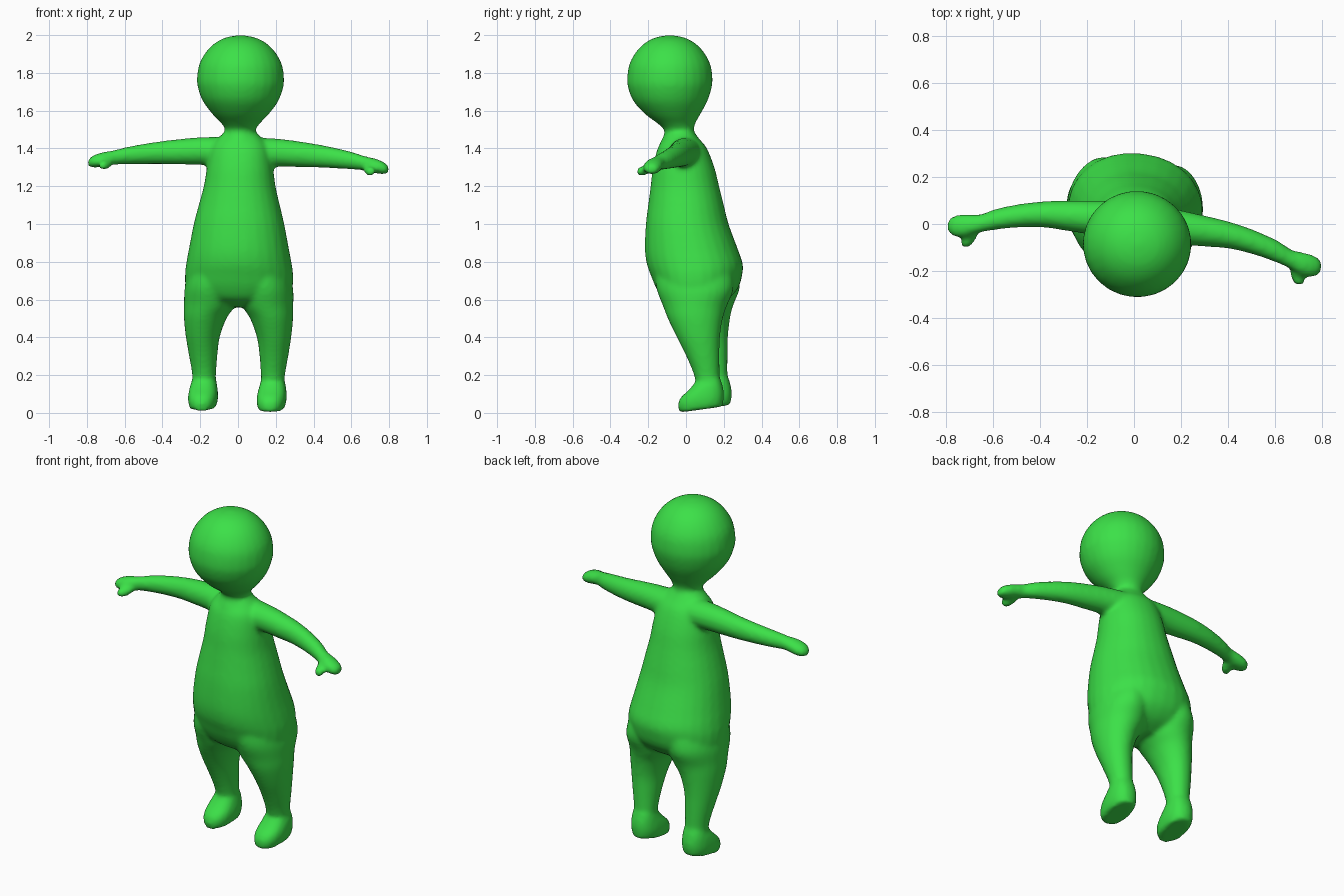
import bpy, bmesh, math
from mathutils import Vector, Matrix

cube = bpy.data.objects.get("Cube")
if cube:
    bpy.data.objects.remove(cube)

SIDES = 28
STEPS = 4
AXES = {"x": (1, 2, 0), "y": (0, 2, 1), "z": (0, 1, 2)}


def smooth_rings(rings):
    """Catmull-Rom interpolation between the given cross-sections."""
    out = []
    for i in range(len(rings) - 1):
        p0, p1 = rings[max(i - 1, 0)], rings[i]
        p2, p3 = rings[i + 1], rings[min(i + 2, len(rings) - 1)]
        for k in range(STEPS):
            t = k / STEPS
            out.append([b + t / 2 * (c - a + t * (2 * a - 5 * b + 4 * c - d
                        + t * (3 * (b - c) + d - a)))
                        for a, b, c, d in zip(p0, p1, p2, p3)])
    return out + [list(rings[-1])]


def loft(bm, axis, rings, side=1, power=1.0, tilt=0.0):
    """Closed tube; each ring is (position, min_a, max_a, min_b, max_b)."""
    ia, ib, it = AXES[axis]
    loops = []
    for pos, a0, a1, b0, b1 in smooth_rings(rings):
        loop = []
        for k in range(SIDES):
            ang = math.tau * k / SIDES
            c, s = math.cos(ang), math.sin(ang)
            c = math.copysign(abs(c) ** power, c)
            s = math.copysign(abs(s) ** power, s)
            co = Vector()
            co[ia] = (a0 + a1) / 2 + (a1 - a0) / 2 * c
            co[ib] = (b0 + b1) / 2 + (b1 - b0) / 2 * s
            co[it] = pos
            co.z += tilt * co.y
            co.x *= side
            loop.append(bm.verts.new(co))
        loops.append(loop)
    for low, high in zip(loops, loops[1:]):
        for k in range(SIDES):
            n = (k + 1) % SIDES
            bm.faces.new((low[k], low[n], high[n], high[k]))
    bm.faces.new(loops[0][::-1])
    bm.faces.new(loops[-1])


bm = bmesh.new()

# Torso: height, half width, front, back
torso = [(.56, .08, -.02, .14), (.60, .22, -.11, .22), (.66, .28, -.155, .275),
         (.73, .287, -.185, .297), (.79, .28, -.207, .30), (.87, .265, -.217, .273),
         (1.0, .24, -.212, .225), (1.1, .215, -.2, .2), (1.2, .19, -.187, .175),
         (1.3, .175, -.175, .15), (1.4, .155, -.15, .11), (1.45, .12, -.12, .07),
         (1.49, .08, -.1, .04)]
loft(bm, "z", [(z, -w, w, f, b) for z, w, f, b in torso], power=.93)

# Head and neck: height, radius, centre depth
head = [(1.43, .11, -.03), (1.49, .08, -.035), (1.53, .1, -.05), (1.58, .148, -.07),
        (1.65, .2, -.083), (1.72, .226, -.086), (1.77, .231, -.086),
        (1.84, .221, -.086), (1.9, .191, -.086), (1.95, .146, -.086),
        (1.985, .085, -.086), (2.0, .01, -.086)]
loft(bm, "z", [(z, -r, r, y - r * .98, y + r * .98) for z, r, y in head])

# Limbs, mirrored
leg = [(.08, .125, .24, .09, .2), (.2, .12, .247, .065, .2), (.3, .113, .264, .025, .2),
       (.4, .1, .28, -.025, .202), (.5, .064, .29, -.075, .215),
       (.57, .02, .29, -.105, .235), (.66, .01, .287, -.14, .27), (.76, .01, .26, -.15, .26)]
foot = [(.008, .115, .25, -.015, .215), (.05, .105, .26, -.022, .222),
        (.085, .106, .26, -.008, .222), (.12, .112, .255, .035, .215),
        (.155, .12, .245, .07, .205)]
arm = [(.08, -.08, .09, 1.3, 1.46), (.2, -.068, .077, 1.308, 1.456),
       (.3, -.063, .066, 1.308, 1.446), (.4, -.06, .052, 1.308, 1.433),
       (.5, -.072, .03, 1.306, 1.416), (.6, -.094, -.002, 1.302, 1.395),
       (.67, -.116, -.035, 1.297, 1.375), (.72, -.138, -.04, 1.287, 1.365),
       (.765, -.142, -.048, 1.28, 1.35), (.795, -.125, -.065, 1.285, 1.33),
       (.802, -.1, -.085, 1.295, 1.31)]
thumb = [(-.182, .705, .725, 1.285, 1.3), (-.172, .69, .738, 1.272, 1.315),
         (-.145, .675, .735, 1.272, 1.325), (-.1, .66, .73, 1.29, 1.345)]
for side in (1, -1):
    loft(bm, "z", leg, side)
    loft(bm, "z", foot, side, power=.85, tilt=.14)
    loft(bm, "x", arm, side)
    loft(bm, "y", thumb, side)

# Slight turn and lean of the whole figure
pivot = Vector((0, 0, .75))
turn = Matrix.Rotation(math.radians(-6.5), 4, "Z")
lean = Matrix.Rotation(math.radians(1.3), 4, "Y")
pose = Matrix.Translation(pivot) @ lean @ turn @ Matrix.Translation(-pivot)
bmesh.ops.transform(bm, matrix=pose, verts=bm.verts)
bmesh.ops.recalc_face_normals(bm, faces=bm.faces)

mesh = bpy.data.meshes.new("body")
bm.to_mesh(mesh)
bm.free()
body = bpy.data.objects.new("body", mesh)
bpy.context.collection.objects.link(body)

# Skin colour
skin = bpy.data.materials.new("bright_green")
skin.use_nodes = True
green = (.045, .75, .065, 1)
skin.diffuse_color = green
skin.node_tree.nodes["Principled BSDF"].inputs["Base Color"].default_value = green
mesh.materials.append(skin)
mesh.polygons.foreach_set("use_smooth", [True] * len(mesh.polygons))

# Weld the parts into one soft skin
weld = body.modifiers.new("weld", "REMESH")
weld.mode = "VOXEL"
weld.voxel_size = .012
weld.use_smooth_shade = True
soften = body.modifiers.new("soften", "SMOOTH")
soften.factor = .5
soften.iterations = 8
